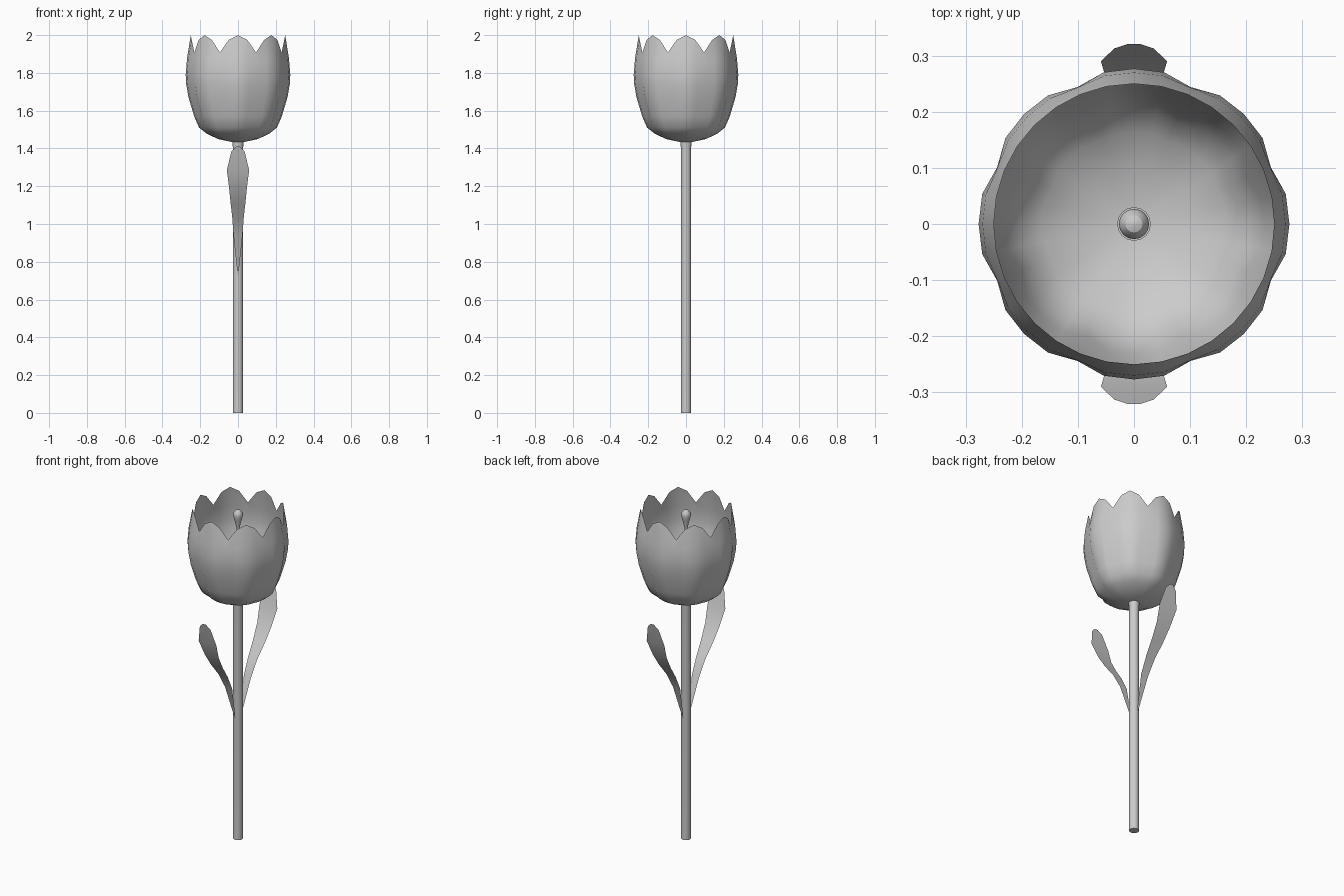
import bpy, math

if "Cube" in bpy.data.objects:
    bpy.data.objects.remove(bpy.data.objects["Cube"])

grey = bpy.data.materials.new("plain_grey")
grey.diffuse_color = (0.6, 0.6, 0.6, 1)
grey.use_nodes = True
grey.node_tree.nodes["Principled BSDF"].inputs["Base Color"].default_value = grey.diffuse_color


def make(name, verts, faces, angle=30):
    mesh = bpy.data.meshes.new(name)
    mesh.from_pydata(verts, [], faces)
    mesh.materials.append(grey)
    obj = bpy.data.objects.new(name, mesh)
    bpy.context.collection.objects.link(obj)
    bpy.ops.object.select_all(action='DESELECT')
    obj.select_set(True)
    bpy.context.view_layer.objects.active = obj
    bpy.ops.object.shade_smooth_by_angle(angle=math.radians(angle))
    return obj


def rings(name, rows, n, point, cap_low=True, cap_high=True, angle=30):
    """Stack closed rings of n points, bottom to top."""
    verts = [point(row, i) for row in range(rows) for i in range(n)]
    faces = [(r * n + i, r * n + (i + 1) % n, (r + 1) * n + (i + 1) % n, (r + 1) * n + i)
             for r in range(rows - 1) for i in range(n)]
    if cap_low:
        faces.append(tuple(reversed(range(n))))
    if cap_high:
        faces.append(tuple(range((rows - 1) * n, rows * n)))
    return make(name, verts, faces, angle)


def lathe(name, profile, n):
    def point(row, i):
        r, z = profile[row]
        a = 2 * math.pi * i / n
        return (r * math.cos(a), r * math.sin(a), z)
    return rings(name, len(profile), n, point)


# Stem
lathe("stem", [(0.027, 0), (0.027, 1.40), (0.03, 1.437)], 16)

# Flower cup: radius, height, depth of the groove between petals
CUP = [(0.028, 1.433, 0), (0.106, 1.45, 0.002), (0.165, 1.478, 0.006), (0.206, 1.51, 0.012),
       (0.232, 1.57, 0.016), (0.262, 1.67, 0.017), (0.274, 1.74, 0.015), (0.277, 1.79, 0.013),
       (0.270, 1.875, 0.007), (0.25, 2.0, 0)]
DROP = [0, 0.025, 0.092, 0.025]     # rim height lost across one petal
GROOVE = [0, 0.1, 1, 0.1]


def cup_point(row, i):
    r, z, groove = CUP[row]
    a = 2 * math.pi * i / 32
    r -= groove * GROOVE[i % 4]
    share = {len(CUP) - 1: 1.0, len(CUP) - 2: 0.25}.get(row, 0)
    return (r * math.cos(a), r * math.sin(a), z - share * DROP[i % 4])


rings("petal_cup", len(CUP), 32, cup_point, cap_high=False, angle=35)

# Pistil: thin stalk ending in a drop-shaped bud
lathe("pistil", [(0.008, 1.434), (0.008, 1.86), (0.013, 1.89), (0.022, 1.925), (0.027, 1.948),
                 (0.024, 1.962), (0.015, 1.973), (0.004, 1.977)], 16)

# Leaves: distance from the stem, height, half width
LEAF = [(0.027, 0.73, 0.002), (0.09, 0.94, 0.024), (0.14, 1.03, 0.030), (0.2, 1.11, 0.039),
        (0.25, 1.19, 0.047), (0.29, 1.285, 0.059), (0.313, 1.385, 0.035), (0.321, 1.41, 0.010)]
for name, s in (("front_leaf", -1), ("back_leaf", 1)):
    verts = [(k * w, s * y, z) for y, z, w in LEAF for k in (-1, 0, 1)]
    faces = [(3 * r + k, 3 * r + k + 1, 3 * r + k + 4, 3 * r + k + 3)
             for r in range(len(LEAF) - 1) for k in (0, 1)]
    if s > 0:
        faces = [f[::-1] for f in faces]
    make(name, verts, faces)
